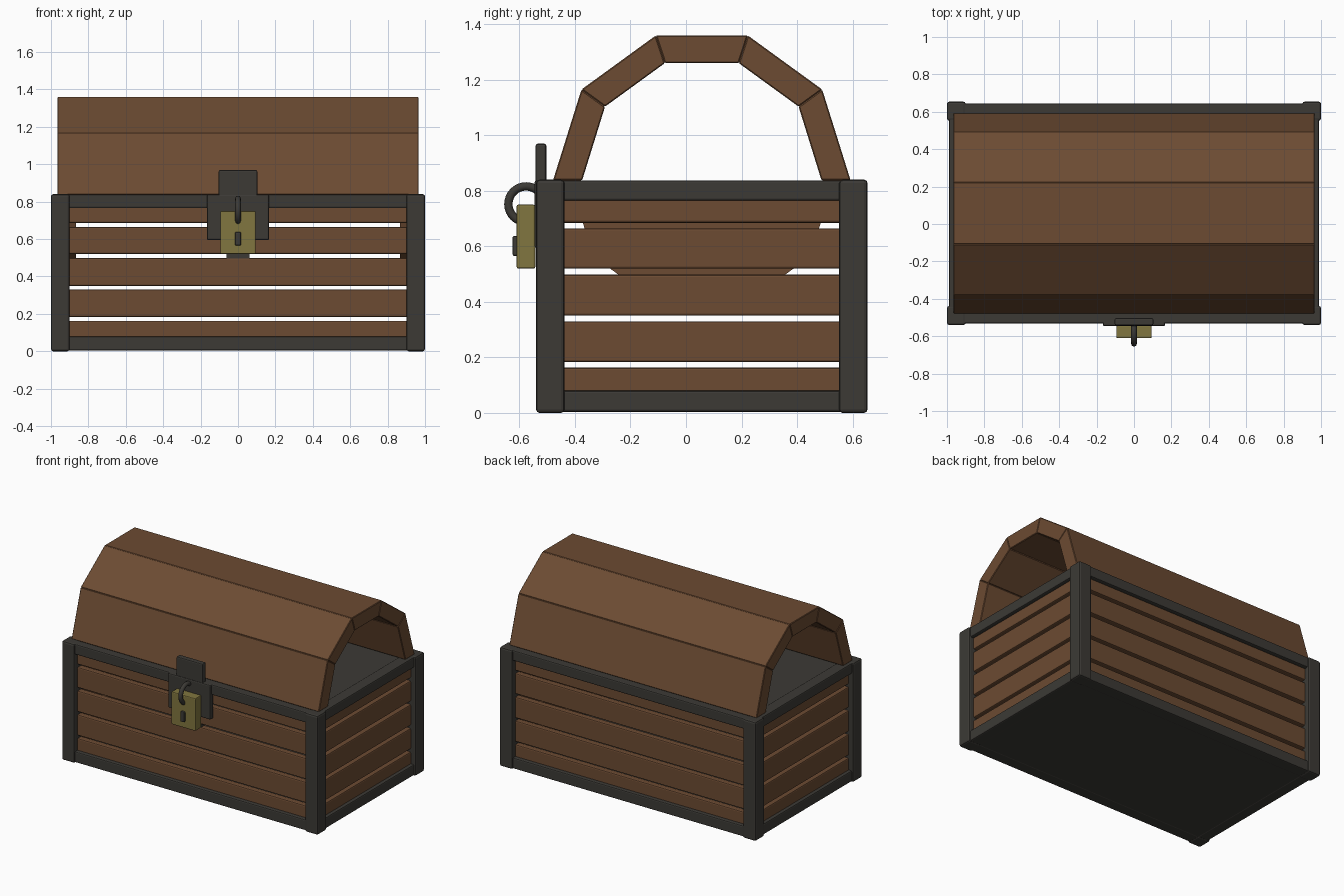
import bpy, bmesh
from math import cos, sin, radians, pi
from mathutils import Matrix

if "Cube" in bpy.data.objects:
    bpy.data.objects.remove(bpy.data.objects["Cube"])

CY = 0.057          # chest centre in y
LID_Z = 0.85        # centre height of the ten-sided lid


def material(name, rgb):
    m = bpy.data.materials.new(name)
    m.diffuse_color = (*rgb, 1)
    m.use_nodes = True
    m.node_tree.nodes["Principled BSDF"].inputs["Base Color"].default_value = m.diffuse_color
    return m


WOOD = material("wood", (0.15, 0.07, 0.032))
IRON = material("iron", (0.045, 0.042, 0.036))
BRASS = material("brass", (0.22, 0.18, 0.05))


def finish(name, bm, mat, bevel=0.0, segments=1):
    bmesh.ops.recalc_face_normals(bm, faces=bm.faces[:])
    if bevel:
        bmesh.ops.bevel(bm, geom=bm.edges[:], offset=bevel, segments=segments,
                        affect='EDGES', profile=0.5)
    me = bpy.data.meshes.new(name)
    bm.to_mesh(me)
    bm.free()
    me.materials.append(mat)
    ob = bpy.data.objects.new(name, me)
    bpy.context.collection.objects.link(ob)
    return ob


def box(name, x, y, z, mat, bevel=0.008):
    bm = bmesh.new()
    size = [b - a for a, b in (x, y, z)]
    mid = [(a + b) / 2 for a, b in (x, y, z)]
    bmesh.ops.create_cube(bm, size=1, matrix=Matrix.Translation(mid) @ Matrix.Diagonal((*size, 1)))
    return finish(name, bm, mat, bevel, 2)


def prism(name, profile, x0, x1, mat, bevel=0.0):
    """Extrude a (y, z) outline along x."""
    bm = bmesh.new()
    face = bm.faces.new([bm.verts.new((x0, y, z)) for y, z in profile])
    ext = bmesh.ops.extrude_face_region(bm, geom=[face])
    verts = [g for g in ext["geom"] if isinstance(g, bmesh.types.BMVert)]
    bmesh.ops.translate(bm, verts=verts, vec=(x1 - x0, 0, 0))
    return finish(name, bm, mat, bevel)


def ring_point(r, deg):
    return (CY + r * cos(radians(deg)), LID_Z + r * sin(radians(deg)))


def span(sign, a, b):
    return tuple(sorted((sign * a, sign * b)))


def yspan(sign, a, b):
    return tuple(sorted((CY + sign * a, CY + sign * b)))


# plank rows and iron rails shared by all four walls
rows = [(0.07, 0.163), (0.183, 0.33), (0.35, 0.498), (0.52, 0.665), (0.685, 0.775)]
rails = {"bottom": (0.004, 0.08), "top": (0.765, 0.838)}

for s, side in ((-1, "front"), (1, "back")):
    # corner posts
    for t, end in ((-1, "left"), (1, "right")):
        box(f"{side}_{end}_post", span(t, 0.9, 1.0), yspan(s, 0.495, 0.597), (0, 0.84), IRON, 0.012)
    for i, z in enumerate(rows):
        box(f"{side}_plank_{i + 1}", (-0.93, 0.93), yspan(s, 0.515, 0.56), z, WOOD)
    for key, z in rails.items():
        box(f"{side}_{key}_rail", (-0.93, 0.93), yspan(s, 0.5, 0.588), z, IRON)

for s, side in ((-1, "left"), (1, "right")):
    for i, z in enumerate(rows):
        box(f"{side}_plank_{i + 1}", span(s, 0.918, 0.963), (CY - 0.53, CY + 0.53), z, WOOD)
    for key, z in rails.items():
        box(f"{side}_{key}_rail", span(s, 0.905, 0.988), (CY - 0.53, CY + 0.53), z, IRON)
    # lower half disc hanging inside each end
    prism(f"{side}_inner_panel",
          [ring_point(0.485, a) for a in (180, 216, 252, 288, 324, 360)][1:-1]
          + [(CY + 0.46, 0.79), (CY - 0.46, 0.79)], s * 0.865, s * 0.91, WOOD)

# floor and top board
box("floor", (-0.95, 0.95), (CY - 0.55, CY + 0.55), (0.006, 0.07), IRON, 0)
box("top_board", (-0.95, 0.95), (CY - 0.55, CY + 0.55), (0.775, 0.83), IRON, 0)

# barrel lid: five staves of a ten-sided ring
for i in range(5):
    a, b = 36 * i, 36 * (i + 1)
    stave = [ring_point(0.536, a), ring_point(0.536, b), ring_point(0.431, b), ring_point(0.431, a)]
    stave = [(y, max(z, 0.836) - (0.012 if z < 0.87 else 0)) for y, z in stave]
    prism(f"lid_stave_{i + 1}", stave, -0.966, 0.966, WOOD, 0.004)

# hasp on the front
box("hasp_plate", (-0.166, 0.166), (-0.546, -0.51), (0.594, 0.838), IRON)
box("hasp_tab", (-0.103, 0.103), (-0.542, -0.503), (0.70, 0.97), IRON)
box("inner_latch", (-0.062, 0.062), (-0.5, -0.45), (0.496, 0.66), IRON, 0)

# padlock body and keyhole
box("padlock_body", (-0.094, 0.094), (-0.61, -0.543), (0.52, 0.75), BRASS, 0.006)
box("keyhole", (-0.016, 0.016), (-0.625, -0.6), (0.565, 0.638), IRON, 0.007)

# padlock shackle, a ring through the hasp
bpy.ops.mesh.primitive_torus_add(major_radius=0.064, minor_radius=0.015, major_segments=32,
                                 minor_segments=12, location=(0, -0.576, 0.752),
                                 rotation=(0, pi / 2, 0))
shackle = bpy.context.object
shackle.name = "padlock_shackle"
shackle.data.materials.append(IRON)
bpy.ops.object.shade_smooth()
